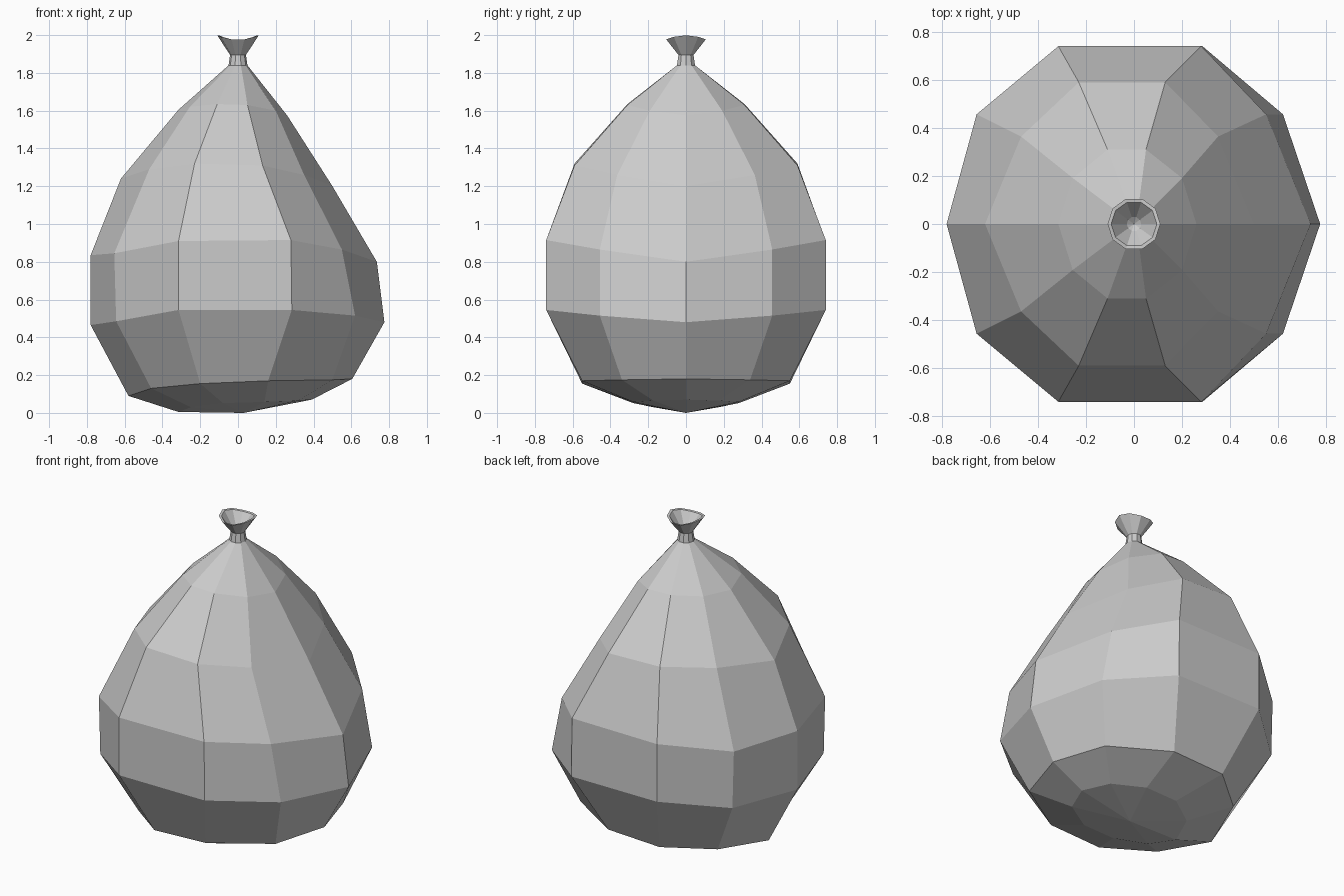
import bpy, bmesh, math

# Body rings, top to bottom: half-width in y, then six x and six z values
# running from the left (-x) round to the right (+x); mirrored in y.
BODY = [
    (0.31, (-0.315, -0.255, -0.11, 0.05, 0.20, 0.26), (1.605, 1.62, 1.635, 1.63, 1.60, 1.575)),
    (0.59, (-0.62, -0.47, -0.23, 0.13, 0.35, 0.50), (1.24, 1.29, 1.32, 1.31, 1.26, 1.20)),
    (0.74, (-0.78, -0.655, -0.315, 0.28, 0.55, 0.735), (0.835, 0.845, 0.91, 0.915, 0.865, 0.80)),
    (0.74, (-0.78, -0.645, -0.315, 0.285, 0.62, 0.775), (0.465, 0.485, 0.545, 0.545, 0.515, 0.48)),
    (0.55, (-0.58, -0.46, -0.20, 0.16, 0.50, 0.605), (0.09, 0.13, 0.155, 0.17, 0.175, 0.18)),
    (0.28, (-0.315, -0.25, -0.08, 0.14, 0.32, 0.39), (0.005, 0.03, 0.052, 0.058, 0.065, 0.07)),
]
# Tied neck, inside of the mouth first: radius, height, rim waviness
NECK = [(0.03, 1.90, 0), (0.095, 1.985, 0.012), (0.11, 1.987, 0.012), (0.042, 1.895, 0), (0.05, 1.84, 0)]


def shaped_ring(half_y, xs, zs):
    ys = [half_y * f for f in (0, 0.617, 1, 1, 0.617, 0)]
    half = list(zip(xs, ys, zs))
    front = [(x, -y, z) for x, y, z in half]
    return front + half[-2:0:-1]


def round_ring(r, z, wave):
    pts = []
    for i in range(10):
        a = math.pi + i * math.tau / 10
        pts.append((r * math.cos(a), r * math.sin(a), z + wave * math.cos(2 * a)))
    return pts


bm = bmesh.new()
rings = [round_ring(*n) for n in NECK] + [shaped_ring(*b) for b in BODY]
loops = [[bm.verts.new(p) for p in ring] for ring in rings]

# Skin between rings
for a, b in zip(loops, loops[1:]):
    for i in range(10):
        j = (i + 1) % 10
        bm.faces.new((a[i], b[i], b[j], a[j]))

# Floor of the mouth and underside fan
for loop, tip in ((loops[0], (0, 0, 1.88)), (loops[-1], (0.03, 0, 0.0))):
    v = bm.verts.new(tip)
    for i in range(10):
        bm.faces.new((loop[i], loop[(i + 1) % 10], v))

bmesh.ops.recalc_face_normals(bm, faces=bm.faces)
mesh = bpy.data.meshes.new("tied_sack")
bm.to_mesh(mesh)
bm.free()
bpy.context.collection.objects.link(bpy.data.objects.new("tied_sack", mesh))
